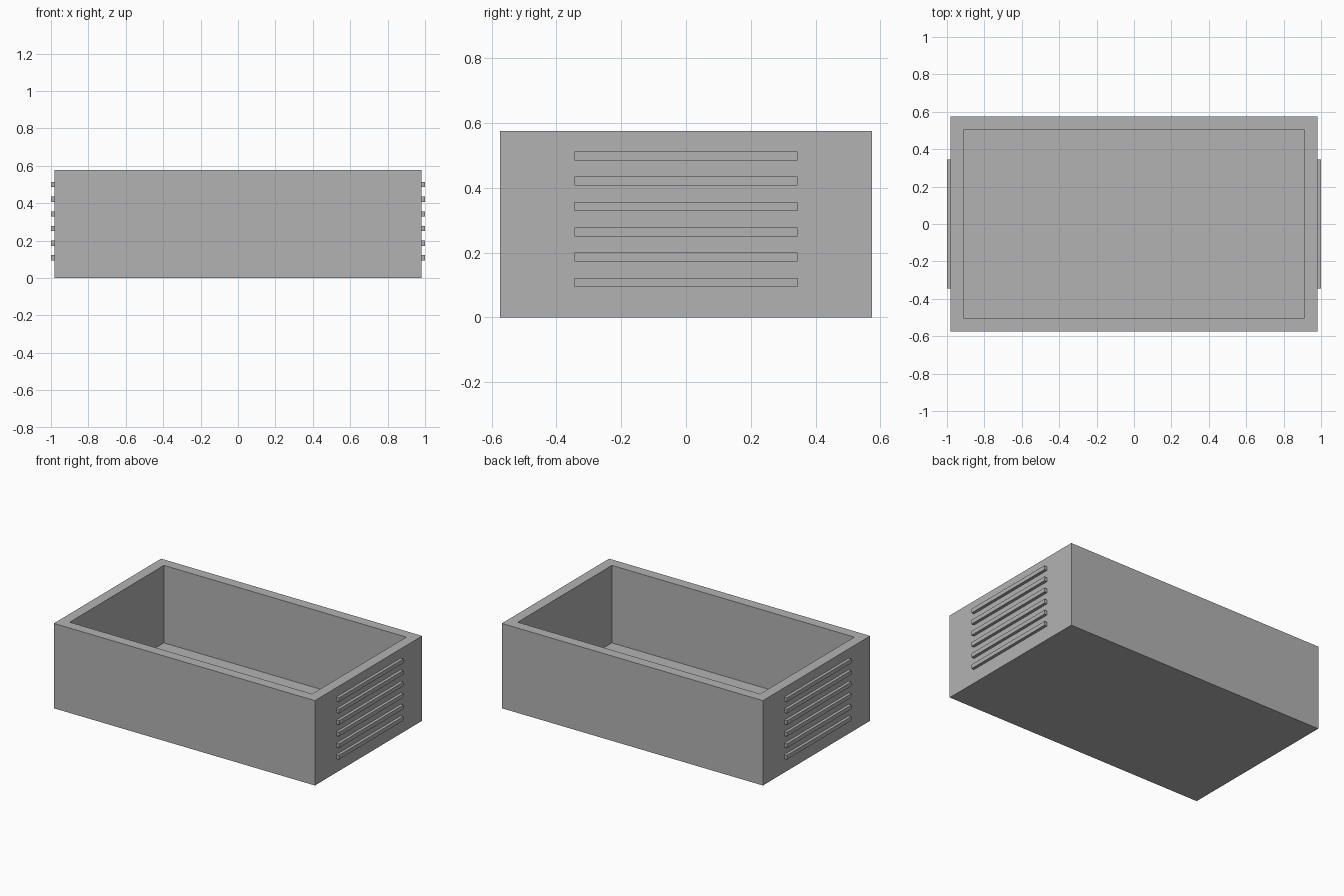
import bpy
import bmesh

default = bpy.data.objects.get("Cube")
if default:
    bpy.data.objects.remove(default, do_unlink=True)

# Single flat grey
grey = bpy.data.materials.new("plain grey")
grey.use_nodes = True
colour = (0.45, 0.45, 0.45, 1)
grey.diffuse_color = colour
grey.node_tree.nodes["Principled BSDF"].inputs["Base Color"].default_value = colour

LENGTH, DEPTH, HEIGHT = 1.96, 1.15, 0.576
WALL, FLOOR = 0.07, 0.05


def add_box(name, centre, size):
    """Box from its centre and full size."""
    bm = bmesh.new()
    bmesh.ops.create_cube(bm, size=1)
    bmesh.ops.scale(bm, vec=size, verts=bm.verts)
    bmesh.ops.translate(bm, vec=centre, verts=bm.verts)
    mesh = bpy.data.meshes.new(name)
    bm.to_mesh(mesh)
    bm.free()
    mesh.materials.append(grey)
    obj = bpy.data.objects.new(name, mesh)
    bpy.context.collection.objects.link(obj)
    return obj


# Open tray: inset the top face and push it down to the floor
tray = add_box("tray", (0, 0, HEIGHT / 2), (LENGTH, DEPTH, HEIGHT))
bm = bmesh.new()
bm.from_mesh(tray.data)
bm.normal_update()
top = max(bm.faces, key=lambda f: f.calc_center_median().z)
bmesh.ops.inset_region(bm, faces=[top], thickness=WALL, use_even_offset=True)
well = bmesh.ops.extrude_discrete_faces(bm, faces=[top])["faces"][0]
bmesh.ops.translate(bm, vec=(0, 0, FLOOR - HEIGHT), verts=well.verts)
bm.to_mesh(tray.data)
bm.free()

# Six raised grip ribs on each end
for side, sign in (("left", 1), ("right", -1)):
    for i in range(6):
        z = 0.108 + i * 0.0782
        add_box(f"{side}_grip_rib_{i + 1}", (sign * 0.985, 0, z), (0.03, 0.69, 0.028))
